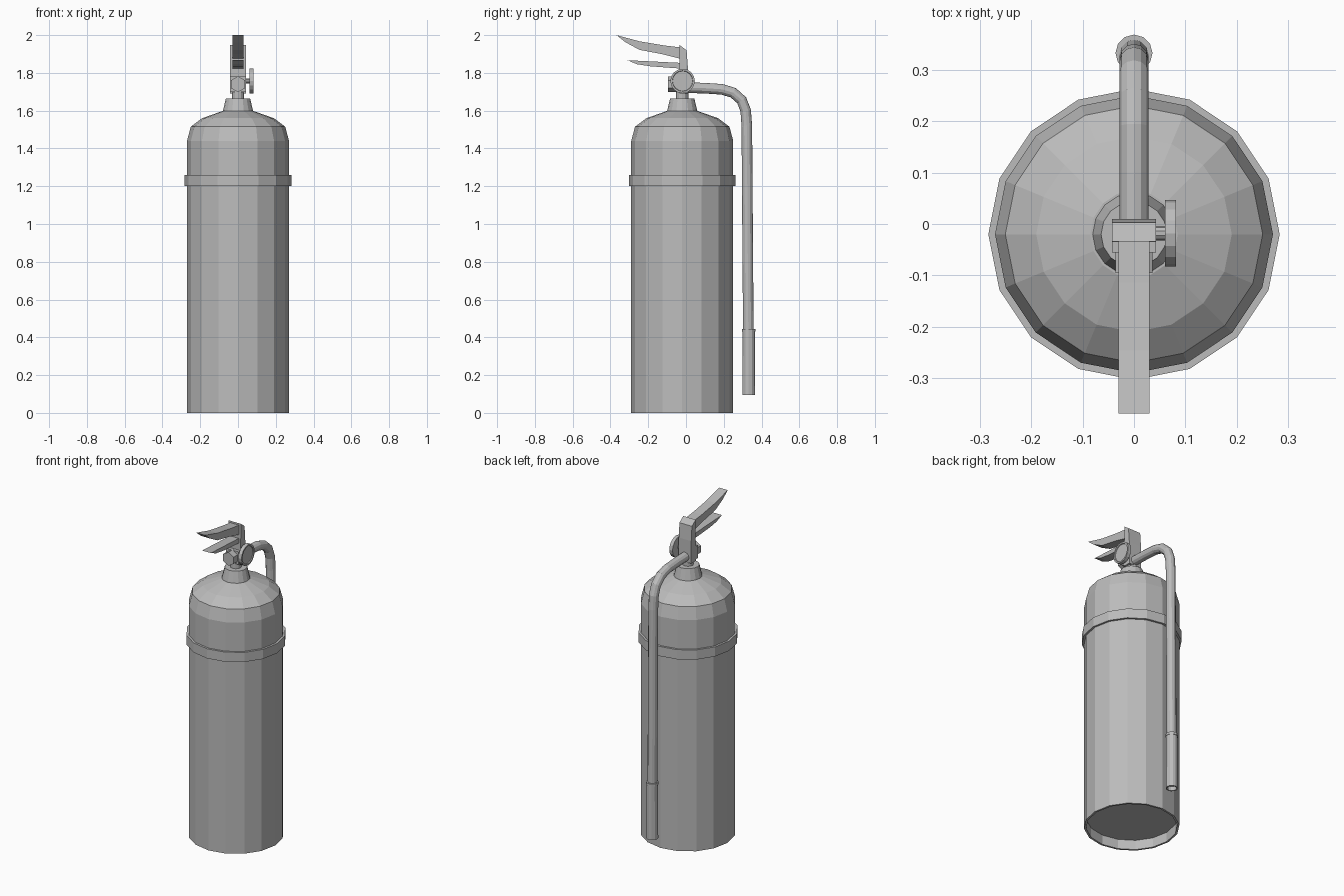
import bpy, bmesh, math
from mathutils import Vector, Matrix

cube = bpy.data.objects.get("Cube")
if cube:
    bpy.data.objects.remove(cube, do_unlink=True)

grey = bpy.data.materials.new("plain grey")
grey.use_nodes = True
colour = (0.5, 0.5, 0.5, 1)
grey.diffuse_color = colour
grey.node_tree.nodes["Principled BSDF"].inputs["Base Color"].default_value = colour

AXIS = -0.02   # y of the tank's centre line


def finish(name, bm):
    bmesh.ops.recalc_face_normals(bm, faces=bm.faces)
    mesh = bpy.data.meshes.new(name)
    bm.to_mesh(mesh)
    bm.free()
    mesh.materials.append(grey)
    obj = bpy.data.objects.new(name, mesh)
    bpy.context.collection.objects.link(obj)
    return obj


def sweep(name, rings, sides, caps=True, loop=False):
    """Skin rings given as (centre, radius, axis u, axis v)."""
    bm = bmesh.new()
    loops = []
    for c, r, u, v in rings:
        angles = [2 * math.pi * i / sides for i in range(sides)]
        loops.append([bm.verts.new(c + u * r * math.cos(a) + v * r * math.sin(a)) for a in angles])
    pairs = list(zip(loops, loops[1:]))
    if loop:
        pairs.append((loops[-1], loops[0]))
    for a, b in pairs:
        for i in range(sides):
            j = (i + 1) % sides
            bm.faces.new((a[i], a[j], b[j], b[i]))
    if caps and not loop:
        bm.faces.new(loops[0])
        bm.faces.new(loops[-1])
    return finish(name, bm)


X, Y, Z = Vector((1, 0, 0)), Vector((0, 1, 0)), Vector((0, 0, 1))


def lathe(name, profile, sides, origin=(0, AXIS, 0), u=X, v=Y, loop=False):
    """Turn (radius, distance) pairs about the axis u x v."""
    o, axis = Vector(origin), u.cross(v)
    return sweep(name, [(o + axis * d, r, u, v) for r, d in profile], sides, loop=loop)


def extrude_x(name, outline, half_width):
    """Side outline of (y, z) points given a width along x."""
    bm = bmesh.new()
    face = bm.faces.new([bm.verts.new((-half_width, y, z)) for y, z in outline])
    new = bmesh.ops.extrude_face_region(bm, geom=[face])["geom"]
    bmesh.ops.translate(bm, vec=X * 2 * half_width,
                        verts=[e for e in new if isinstance(e, bmesh.types.BMVert)])
    return finish(name, bm)


# Tank with a recessed base and rounded shoulder
lathe("tank", [(0.258, 0.06), (0.258, 0), (0.27, 0), (0.27, 1.44), (0.25, 1.515),
               (0.19, 1.56), (0.085, 1.597)], 16)
lathe("tank_band", [(0.265, 1.2), (0.283, 1.2), (0.283, 1.26), (0.265, 1.26)], 16, loop=True)

# Collar and neck
lathe("collar", [(0.082, 1.59), (0.064, 1.665)], 16)
lathe("neck", [(0.032, 1.66), (0.032, 1.71)], 12)

# Valve body, upright post and front nut
extrude_x("valve_post", [(-0.035, 1.69), (0.01, 1.69), (0.01, 1.83),
                         (0.003, 1.92), (-0.034, 1.947)], 0.043)
extrude_x("valve_body", [(-0.055, 1.7), (-0.03, 1.7), (-0.03, 1.78), (-0.055, 1.78)], 0.043)
lathe("front_nut", [(0.042, 0.04), (0.042, 0.095)], 6, (0, 0, 1.74), Z, X * -1 if Z.cross(X).y < 0 else X) \
    .scale.y = -1 if Z.cross(X).y > 0 else 1

# Pressure gauge on the left side
centre = (0, -0.018, 1.757)
lathe("gauge_stem", [(0.014, 0.03), (0.014, 0.065)], 10, centre, Y, Z)
lathe("gauge", [(0.065, 0.06), (0.065, 0.082), (0.055, 0.082), (0.053, 0.077)], 16, centre, Y, Z)

# Squeeze levers
extrude_x("upper_lever", [(-0.368, 2.0), (-0.246, 1.967), (-0.114, 1.945), (-0.03, 1.935),
                          (-0.03, 1.875), (-0.13, 1.9), (-0.246, 1.922), (-0.32, 1.962)], 0.03)
extrude_x("lower_lever", [(-0.31, 1.867), (-0.03, 1.853), (-0.03, 1.823),
                          (-0.19, 1.835), (-0.26, 1.846)], 0.03)

# Hose bending from the valve down the back
path = [(0, 1.722), (0.1, 1.719), (0.19, 1.713), (0.25, 1.695), (0.295, 1.655),
        (0.316, 1.6), (0.322, 1.52), (0.33, 0.42)]
points = [Vector((0, y, z)) for y, z in path]
rings = []
for i, p in enumerate(points):
    along = (points[min(i + 1, len(points) - 1)] - points[max(i - 1, 0)]).normalized()
    rings.append((p, 0.028, X, along.cross(X)))
sweep("hose", rings, 12)

# Nozzle with a raised lip
lathe("nozzle", [(0.03, 0.445), (0.036, 0.445), (0.036, 0.43), (0.033, 0.43),
                 (0.034, 0.095), (0.027, 0.095), (0.025, 0.12)], 12, (0, 0.332, 0))
